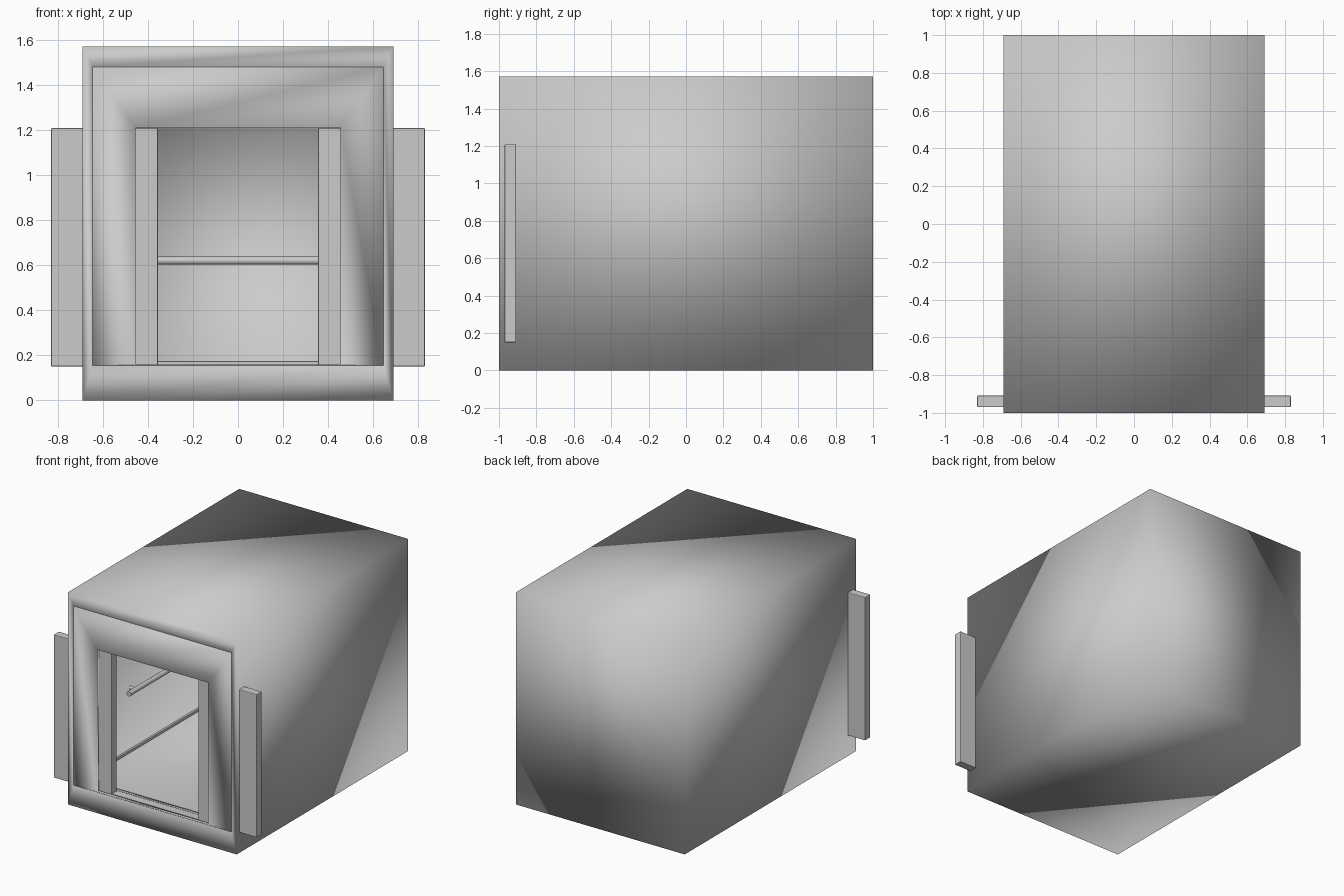
import bpy, bmesh
from mathutils import Vector

if "Cube" in bpy.data.objects:
    bpy.data.objects.remove(bpy.data.objects["Cube"])


def finish(name, bm, smooth=False):
    bmesh.ops.recalc_face_normals(bm, faces=bm.faces)
    me = bpy.data.meshes.new(name)
    bm.to_mesh(me)
    bm.free()
    for p in me.polygons:
        p.use_smooth = smooth
    ob = bpy.data.objects.new(name, me)
    bpy.context.collection.objects.link(ob)
    return ob


def rect_rings(name, rings, closed):
    """Bridge rectangles (half_width, z0, z1, y); closed loops back, else caps the ends."""
    bm = bmesh.new()
    loops = [[bm.verts.new((x, y, z)) for x, z in ((-w, a), (w, a), (w, b), (-w, b))]
             for w, a, b, y in rings]
    n = len(loops)
    for i in range(n if closed else n - 1):
        a, b = loops[i], loops[(i + 1) % n]
        for k in range(4):
            j = (k + 1) % 4
            bm.faces.new((a[k], a[j], b[j], b[k]))
    if not closed:
        bm.faces.new(loops[0])
        bm.faces.new(loops[-1])
    return finish(name, bm, True)


def box(name, lo, hi, bevel=0):
    bm = bmesh.new()
    bmesh.ops.create_cube(bm, size=1)
    lo, hi = Vector(lo), Vector(hi)
    for v in bm.verts:
        v.co = Vector(c * s for c, s in zip(v.co, hi - lo)) + (lo + hi) / 2
    ob = finish(name, bm)
    if bevel:
        m = ob.modifiers.new("bevel", 'BEVEL')
        m.width, m.segments = bevel, 2
    return ob


def rod(name, a, b, r):
    a, b = Vector(a), Vector(b)
    d = b - a
    bpy.ops.mesh.primitive_cylinder_add(vertices=16, radius=r, depth=d.length, location=(a + b) / 2)
    ob = bpy.context.object
    ob.name = name
    ob.rotation_euler = d.to_track_quat('Z', 'Y').to_euler()
    bpy.ops.object.shade_smooth_by_angle()


# hollow cabin, open at the front
W, Z0, Z1, YB = 0.645, 0.155, 1.48, 0.95
rect_rings("cabin_shell", [(0.69, 0, 1.57, 1), (0.69, 0, 1.57, -1),
                           (W, Z0, Z1, -1), (W, Z0, Z1, YB)], False)

# outer and inner door surrounds, with the sliding doors between them
for name, ya, yb in (("front_surround", -1, -0.972), ("inner_surround", -0.903, -0.88)):
    rect_rings(name, [(W, Z0, Z1, ya), (0.455, Z0 + .003, 1.208, ya),
                      (0.455, Z0 + .003, 1.208, yb), (W, Z0, Z1, yb)], True)

for s, side in ((-1, "left"), (1, "right")):
    xs = sorted((s * 0.355, s * 0.83))
    box(side + "_sliding_door", (xs[0], -0.97, 0.15), (xs[1], -0.908, 1.208), 0.005)
    # skirting and handrail on the side walls
    xs = sorted((s * (W - .015), s * W))
    box(side + "_skirting", (xs[0], -0.88, Z0), (xs[1], YB, Z0 + .018))
    rod(side + "_handrail", (s * 0.6, -0.42, 0.62), (s * 0.6, 0.46, 0.62), 0.018)
    for y in (-0.34, 0.38):
        rod(side + "_rail_bracket", (s * 0.6, y, 0.625), (s * W, y, 0.625), 0.012)
    rod("back_rail_bracket", (s * 0.38, 0.905, 0.62), (s * 0.38, YB, 0.62), 0.012)

# back wall skirting and handrail
box("back_skirting", (-W, YB - .015, Z0), (W, YB, Z0 + .018))
rod("back_handrail", (-0.46, 0.905, 0.62), (0.46, 0.905, 0.62), 0.018)
